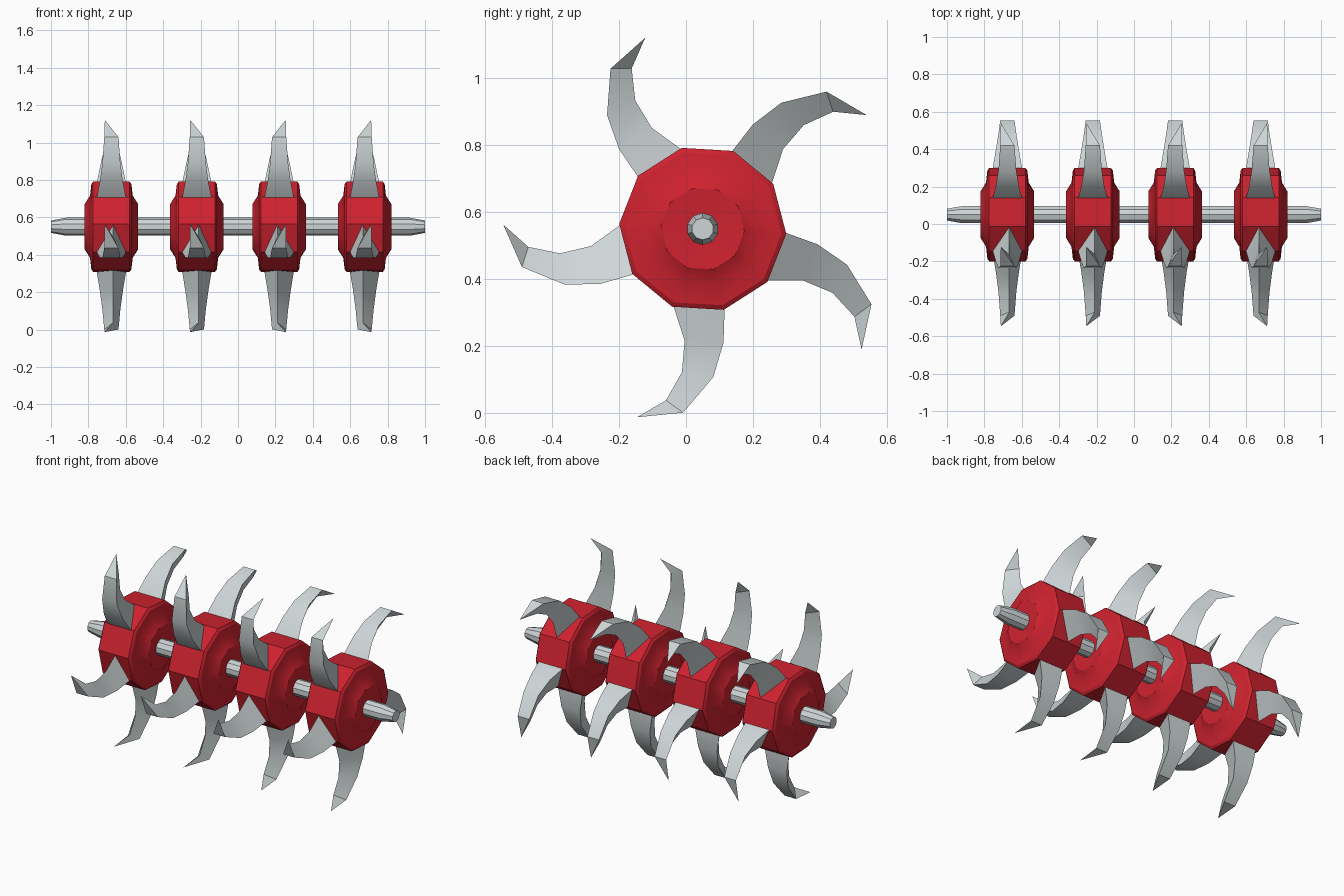
import bpy, bmesh, math

if "Cube" in bpy.data.objects:
    bpy.data.objects.remove(bpy.data.objects["Cube"])

CY, CZ = 0.05, 0.55          # axle centre line


def material(name, rgb):
    m = bpy.data.materials.new(name)
    m.diffuse_color = (*rgb, 1)
    m.use_nodes = True
    m.node_tree.nodes["Principled BSDF"].inputs["Base Color"].default_value = m.diffuse_color
    return m


RED = material("red paint", (0.62, 0.016, 0.028))
STEEL = material("light steel", (0.62, 0.67, 0.68))


def finish(bm, name, mat):
    bmesh.ops.recalc_face_normals(bm, faces=bm.faces)
    me = bpy.data.meshes.new(name)
    bm.to_mesh(me)
    bm.free()
    me.materials.append(mat)
    ob = bpy.data.objects.new(name, me)
    bpy.context.collection.objects.link(ob)
    bpy.ops.object.select_all(action='DESELECT')
    ob.select_set(True)
    bpy.context.view_layer.objects.active = ob
    bpy.ops.object.shade_smooth_by_angle(angle=math.radians(30))
    return ob


def lathe(name, cx, profile, sides, phase, mat):
    """Turn a list of (x, radius) around the axle, capping both ends."""
    bm = bmesh.new()
    rings = []
    for x, r in profile:
        ang = [phase + math.tau * i / sides for i in range(sides)]
        rings.append([bm.verts.new((cx + x, CY + r * math.cos(a), CZ + r * math.sin(a))) for a in ang])
    for a, b in zip(rings, rings[1:]):
        for i in range(sides):
            j = (i + 1) % sides
            bm.faces.new((a[i], a[j], b[j], b[i]))
    bm.faces.new(rings[0])
    bm.faces.new(rings[-1])
    return finish(bm, name, mat)


# Blade stations: outer edge (y, z), inner ridge (y, z), half width of the outer face
BLADE = [((0.11, 0.745), (0.24, 0.66), 0.082),
         ((0.14, 0.785), (0.258, 0.69), 0.078),
         ((0.20, 0.862), (0.29, 0.788), 0.062),
         ((0.285, 0.927), (0.352, 0.86), 0.048),
         ((0.42, 0.96), (0.44, 0.90), 0.038)]
TIP = (0.54, 0.89)


def blades(name, cx, side):
    """Five curved claws with a triangular section, tips skewed to one side."""
    bm = bmesh.new()
    for k in range(5):
        c, s = math.cos(k * math.tau / 5), math.sin(k * math.tau / 5)

        def vert(x, p):
            y, z = p[0] - CY, p[1] - CZ
            return bm.verts.new((cx + x, CY + y * c - z * s, CZ + y * s + z * c))

        rings = [(vert(-w, o), vert(w, o), vert(-side * 0.01, r)) for o, r, w in BLADE]
        for a, b in zip(rings, rings[1:]):
            for i in range(3):
                j = (i + 1) % 3
                bm.faces.new((a[i], a[j], b[j], b[i]))
        bm.faces.new(rings[0])
        tip = vert(side * 0.035, TIP)
        for i in range(3):
            bm.faces.new((rings[-1][i], rings[-1][(i + 1) % 3], tip))
    return finish(bm, name, STEEL)


# Axle with tapered ends
lathe("axle", 0, [(-1, 0.033), (-0.92, 0.048), (0.92, 0.048), (1, 0.033)], 10, math.radians(18), STEEL)

# Hub half profile, mirrored to both sides
half = [(0.097, 0.25), (0.107, 0.236), (0.114, 0.172), (0.143, 0.125), (0.137, 0.04)]
profile = [(-x, r) for x, r in reversed(half)] + half

for i, cx in enumerate((-0.677, -0.22, 0.22, 0.677)):
    lathe(f"hub_{i + 1}", cx, profile, 10, math.radians(-3.4), RED)
    blades(f"blades_{i + 1}", cx, -1 if cx < 0 else 1)
